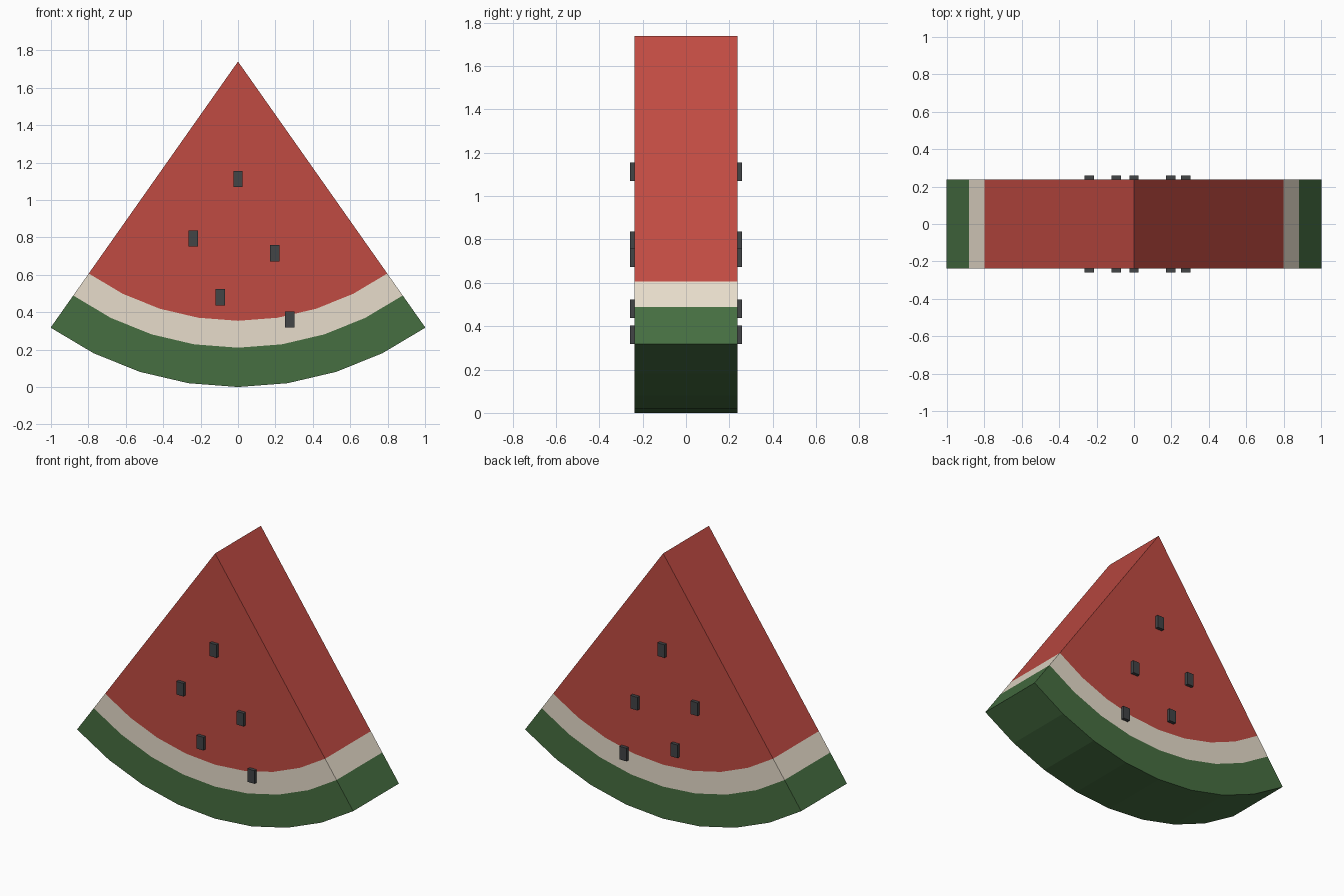
import bpy, bmesh
from math import sin, cos, atan2

if "Cube" in bpy.data.objects:
    bpy.data.objects.remove(bpy.data.objects["Cube"])

APEX_Z, HALF_Y, STEPS = 1.74, 0.237, 8
HALF_ANGLE = atan2(1.0, 1.42)


def material(name, color):
    m = bpy.data.materials.new(name)
    m.diffuse_color = (*color, 1)
    m.use_nodes = True
    m.node_tree.nodes["Principled BSDF"].inputs["Base Color"].default_value = m.diffuse_color
    return m


flesh = material("flesh_red", (0.53, 0.07, 0.055))
pith = material("pith_cream", (0.80, 0.72, 0.60))
rind = material("rind_green", (0.061, 0.156, 0.053))
dark = material("seed_dark", (0.055, 0.058, 0.062))


def finish(bm, name, mats):
    bmesh.ops.recalc_face_normals(bm, faces=bm.faces)
    me = bpy.data.meshes.new(name)
    bm.to_mesh(me)
    bm.free()
    for m in mats:
        me.materials.append(m)
    ob = bpy.data.objects.new(name, me)
    bpy.context.collection.objects.link(ob)
    return ob


# Wedge: concentric arcs around the tip, banded as flesh, pith and rind
bm = bmesh.new()
sides = []
for y in (-HALF_Y, HALF_Y):
    tip = bm.verts.new((0, y, APEX_Z))
    rings = [[tip] * (STEPS + 1)]
    for r in (1.386, 1.53, 1.74):
        angles = [HALF_ANGLE * (2 * i / STEPS - 1) for i in range(STEPS + 1)]
        rings.append([bm.verts.new((r * sin(a), y, APEX_Z - r * cos(a))) for a in angles])
    for band in range(3):
        a, b = rings[band], rings[band + 1]
        for i in range(STEPS):
            corners = [a[i], b[i], b[i + 1]] + ([a[i + 1]] if band else [])
            bm.faces.new(corners).material_index = band
    sides.append(rings)
front, back = sides

# Cut sides and curved rind surface
for band in range(3):
    for i in (0, STEPS):
        bm.faces.new((front[band][i], front[band + 1][i],
                      back[band + 1][i], back[band][i])).material_index = band
for i in range(STEPS):
    bm.faces.new((front[3][i], front[3][i + 1], back[3][i + 1], back[3][i])).material_index = 2
finish(bm, "melon_slice", (flesh, pith, rind))

# Seeds: small blocks standing proud of both faces
SEEDS = [(0, 1.112), (-0.24, 0.795), (0.197, 0.715), (-0.095, 0.48), (0.276, 0.36)]
for side, label in ((-1, "front"), (1, "back")):
    for n, (x, z) in enumerate(SEEDS, 1):
        bm = bmesh.new()
        bmesh.ops.create_cube(bm, size=1)
        bmesh.ops.scale(bm, vec=(0.05, 0.05, 0.086), verts=bm.verts)
        ob = finish(bm, f"seed_{label}_{n}", (dark,))
        ob.location = (x, side * 0.234, z)
